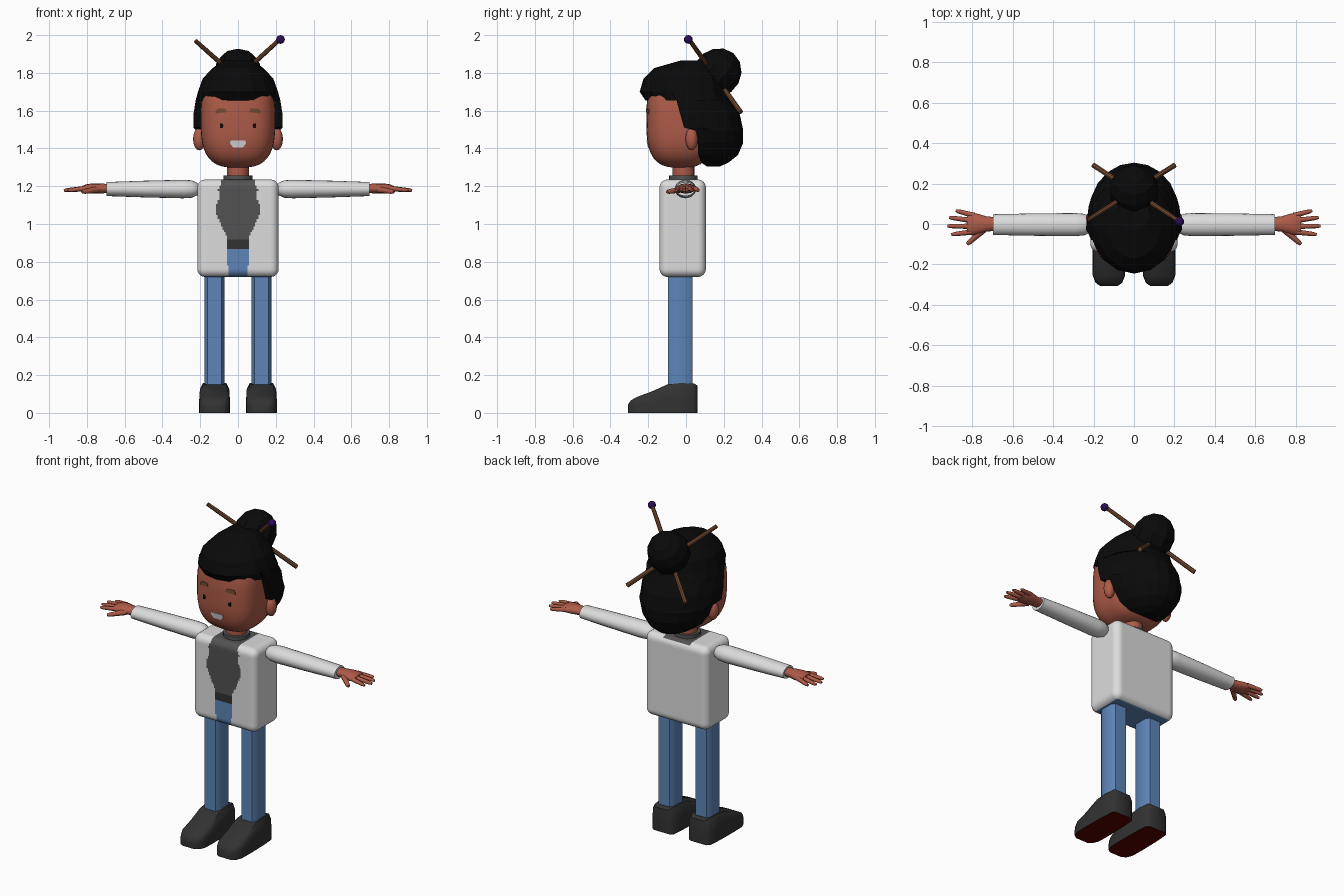
import bpy, bmesh, math
from mathutils import Vector

if "Cube" in bpy.data.objects:
    bpy.data.objects.remove(bpy.data.objects["Cube"])


def material(name, rgb):
    m = bpy.data.materials.new(name)
    m.diffuse_color = (*rgb, 1)
    m.use_nodes = True
    m.node_tree.nodes["Principled BSDF"].inputs["Base Color"].default_value = m.diffuse_color
    return m


SKIN = material("skin", (0.42, 0.105, 0.065))
BLACK = material("hair black", (0.003, 0.003, 0.003))
WHITE = material("jacket white", (0.72, 0.72, 0.72))
GREY = material("shirt grey", (0.085, 0.085, 0.085))
DARK = material("shoe dark grey", (0.032, 0.032, 0.032))
BLUE = material("jeans blue", (0.11, 0.235, 0.48))
BROWN = material("wood brown", (0.18, 0.07, 0.03))
PURPLE = material("bead purple", (0.025, 0.004, 0.1))
RED = material("sole red", (0.1, 0.0, 0.0))


def finish(name, bm, mats, angle=40, mirror=False):
    """Turn a bmesh into an object; angle 0 keeps it flat shaded."""
    bmesh.ops.recalc_face_normals(bm, faces=bm.faces[:])
    me = bpy.data.meshes.new(name)
    bm.to_mesh(me)
    bm.free()
    for m in mats:
        me.materials.append(m)
    ob = bpy.data.objects.new(name, me)
    bpy.context.collection.objects.link(ob)
    if mirror:
        ob.modifiers.new("mirror", 'MIRROR').use_mirror_merge = False
    if angle:
        bpy.ops.object.select_all(action='DESELECT')
        ob.select_set(True)
        bpy.context.view_layer.objects.active = ob
        bpy.ops.object.shade_smooth_by_angle(angle=math.radians(angle))
    return ob


def loft(bm, rings):
    """Skin closed rings of equal length and cap both ends."""
    vr = [[bm.verts.new(p) for p in r] for r in rings]
    n = len(vr[0])
    for a, b in zip(vr, vr[1:]):
        for i in range(n):
            j = (i + 1) % n
            bm.faces.new((a[i], a[j], b[j], b[i]))
    bm.faces.new(vr[0])
    bm.faces.new(vr[-1])


def circle(n):
    return [(math.cos(2 * math.pi * i / n), math.sin(2 * math.pi * i / n)) for i in range(n)]


def rod(bm, a, b, r0, r1, n=8):
    a, b = Vector(a), Vector(b)
    d = (b - a).normalized()
    u = d.orthogonal().normalized()
    v = d.cross(u)
    steps = ((0, r0), (0.85, (r0 + r1) / 2), (1, r1))
    loft(bm, [[a.lerp(b, t) + (u * c + v * s) * r for c, s in circle(n)] for t, r in steps])


def ellipsoid(bm, centre, radii, seg=16, rings=10, power=2.0):
    """Sphere stretched to radii; power above 2 makes it boxier."""
    vs = bmesh.ops.create_uvsphere(bm, u_segments=seg, v_segments=rings, radius=1)["verts"]
    for v in vs:
        k = sum(abs(c) ** power for c in v.co) ** (-1 / power)
        v.co = Vector([centre[i] + v.co[i] * k * radii[i] for i in range(3)])


# Head: boxy ellipsoid
HC, HR, HP = (0, -0.03, 1.55), (0.197, 0.18, 0.252), 3.0
bm = bmesh.new()
ellipsoid(bm, HC, HR, 40, 28, HP)
finish("head", bm, [SKIN], 60)

# Ears
bm = bmesh.new()
ellipsoid(bm, (0.205, 0.03, 1.45), (0.033, 0.033, 0.06), 12, 8)
finish("ears", bm, [SKIN], 60, True)


# Face details: thin plates following the head front
def face_plate(name, mat, outline, mirror):
    bm = bmesh.new()

    def at(x, z, off):
        k = 1 - abs(x / HR[0]) ** HP - abs((z - HC[2]) / HR[2]) ** HP
        return (x, HC[1] - HR[1] * k ** (1 / HP) - off, z)
    loft(bm, [[at(x, z, -0.003) for x, z in outline], [at(x, z, 0.004) for x, z in outline]])
    finish(name, bm, [mat], 0, mirror)


face_plate("eyes", BLACK, [(0.076, 1.518), (0.084, 1.507), (0.094, 1.507), (0.094, 1.533), (0.082, 1.531)], True)
face_plate("eyebrows", BROWN, [(0.058, 1.592), (0.085, 1.59), (0.118, 1.583), (0.119, 1.6), (0.108, 1.611), (0.066, 1.611)], True)
face_plate("mouth", WHITE, [(-0.026, 1.405), (0.026, 1.405), (0.042, 1.427), (0.04, 1.441), (-0.04, 1.441), (-0.042, 1.427)], False)

# Hair cap: faceted rings (z, front y, back y, half width)
bm = bmesh.new()
cap = [(1.655, -0.215, 0.23, 0.222), (1.70, -0.245, 0.215, 0.212), (1.77, -0.225, 0.2, 0.187),
       (1.825, -0.17, 0.17, 0.135), (1.865, -0.03, 0.13, 0.08)]
loft(bm, [[(c * rx, (f + b) / 2 + s * (b - f) / 2, z) for c, s in circle(16)] for z, f, b, rx in cap])
finish("hair_cap", bm, [BLACK], 0)

# Hair back and side locks: D-shaped rings, flat side to the face
bm = bmesh.new()
back = [(1.70, -0.08, 0.21, 0.212), (1.655, -0.05, 0.235, 0.224), (1.58, -0.03, 0.285, 0.236),
        (1.51, -0.01, 0.30, 0.236), (1.495, 0.055, 0.303, 0.222), (1.43, 0.062, 0.303, 0.2),
        (1.365, 0.065, 0.275, 0.155), (1.325, 0.08, 0.225, 0.1), (1.305, 0.11, 0.18, 0.05)]
loft(bm, [[(rx * math.cos(math.pi * i / 10), f + (b - f) * math.sin(math.pi * i / 10), z)
           for i in range(11)] for z, f, b, rx in back])
finish("hair_back", bm, [BLACK], 0)

# Hair bun
bm = bmesh.new()
ellipsoid(bm, (0, 0, 0), (0.125, 0.125, 0.135), 10, 7)
bun = finish("hair_bun", bm, [BLACK], 0)
bun.location = (0, 0.165, 1.80)
bun.rotation_euler = (math.radians(-40), 0, 0)

# Hair sticks crossing through the bun, one with a bead
bm = bmesh.new()
rod(bm, (0.2, 0.29, 1.592), (-0.225, 0.022, 1.97), 0.013, 0.011)
rod(bm, (-0.2, 0.29, 1.592), (0.222, 0.015, 1.978), 0.013, 0.011)
finish("hair_sticks", bm, [BROWN])
bm = bmesh.new()
ellipsoid(bm, (0.225, 0.012, 1.977), (0.023, 0.023, 0.023), 12, 8)
finish("bead", bm, [PURPLE], 60)

# Neck and shirt collar
for name, r, z0, z1, mat in (("neck", 0.058, 1.22, 1.36, SKIN), ("collar", 0.076, 1.21, 1.257, GREY)):
    bm = bmesh.new()
    loft(bm, [[(c * r, s * r - 0.014, z) for c, s in circle(20)] for z in (z0, z1)])
    finish(name, bm, [mat])

# Torso: finely divided rounded box, coloured by position
PANEL = [(0.7, 0.053), (0.92, 0.055), (1.05, 0.115), (1.10, 0.115), (1.14, 0.098), (1.18, 0.105), (1.25, 0.078)]


def panel_width(z):
    for (z0, w0), (z1, w1) in zip(PANEL, PANEL[1:]):
        if z <= z1:
            return w0 + (w1 - w0) * (z - z0) / (z1 - z0)
    return PANEL[-1][1]


bm = bmesh.new()
bmesh.ops.create_cube(bm, size=2)
bmesh.ops.subdivide_edges(bm, edges=bm.edges[:], cuts=51, use_grid_fill=True)
half, mid, R = (0.215, 0.1225, 0.2575), Vector((0, -0.0175, 0.9775)), 0.042
for v in bm.verts:
    p = Vector([v.co[i] * half[i] for i in range(3)])
    q = Vector([max(R - half[i], min(half[i] - R, p[i])) for i in range(3)])
    v.co = mid + q + (p - q).normalized() * R
for f in bm.faces:
    c = f.calc_center_median()
    if c.z < 0.724:
        f.material_index = 3
    elif c.y < -0.095 and abs(c.x) < panel_width(c.z):
        f.material_index = 3 if c.z < 0.872 else 2 if c.z < 0.918 else 1
    elif c.z > 1.222 and abs(c.x) < 0.095:
        f.material_index = 1
finish("torso", bm, [WHITE, GREY, DARK, BLUE], 60)


# Sleeves and hands: lofts along x (x, half depth, half height)
def limb(bm, rows, n, y, z):
    loft(bm, [[(x, y + c * ry, z + s * rz) for c, s in circle(n)] for x, ry, rz in rows])


bm = bmesh.new()
limb(bm, [(0.203, 0.018, 0.014), (0.215, 0.038, 0.033), (0.245, 0.053, 0.046), (0.29, 0.057, 0.049),
          (0.5, 0.055, 0.044), (0.697, 0.051, 0.037)], 20, -0.003, 1.185)
finish("sleeves", bm, [WHITE], 50, True)
bm = bmesh.new()
limb(bm, [(0.68, 0.033, 0.024), (0.73, 0.038, 0.026), (0.77, 0.05, 0.027), (0.80, 0.056, 0.023),
          (0.825, 0.05, 0.014)], 12, 0, 1.188)
fingers = [(0.042, 0.88, 0.066), (0.016, 0.912, 0.032), (-0.012, 0.922, -0.01), (-0.038, 0.902, -0.052)]
for y0, x1, y1 in fingers:
    rod(bm, (0.79, y0, 1.19), (x1, y1, 1.178), 0.014, 0.007)
rod(bm, (0.745, -0.03, 1.182), (0.825, -0.1, 1.17), 0.017, 0.008)
finish("hands", bm, [SKIN], 60, True)

# Legs: chamfered square prisms
bm = bmesh.new()
outline = [(1, 0.65), (0.7, 1), (-0.7, 1), (-1, 0.65), (-1, -0.65), (-0.7, -1), (0.7, -1), (1, -0.65)]
loft(bm, [[(0.1255 + x * 0.053, -0.03 + y * 0.064, z) for x, y in outline] for z in (0.12, 0.75)])
finish("legs", bm, [BLUE], 50, True)

# Shoes: sections along y (y, half width, height) with red soles
bm = bmesh.new()
shoe = [(0.06, 0.055, 0.145), (0.045, 0.073, 0.155), (-0.03, 0.079, 0.158), (-0.10, 0.081, 0.15),
        (-0.18, 0.082, 0.114), (-0.255, 0.08, 0.086), (-0.29, 0.066, 0.068), (-0.307, 0.042, 0.045)]
side = [(1, 0), (1.0, 0.5), (0.96, 0.82), (0.78, 1)]
section = side + [(-x, z) for x, z in reversed(side)]
loft(bm, [[(0.124 + x * w, y, z * h) for x, z in section] for y, w, h in shoe])
bmesh.ops.recalc_face_normals(bm, faces=bm.faces[:])
for f in bm.faces:
    f.material_index = 1 if f.normal.z < -0.7 else 0
finish("shoes", bm, [DARK, RED], 50, True)
